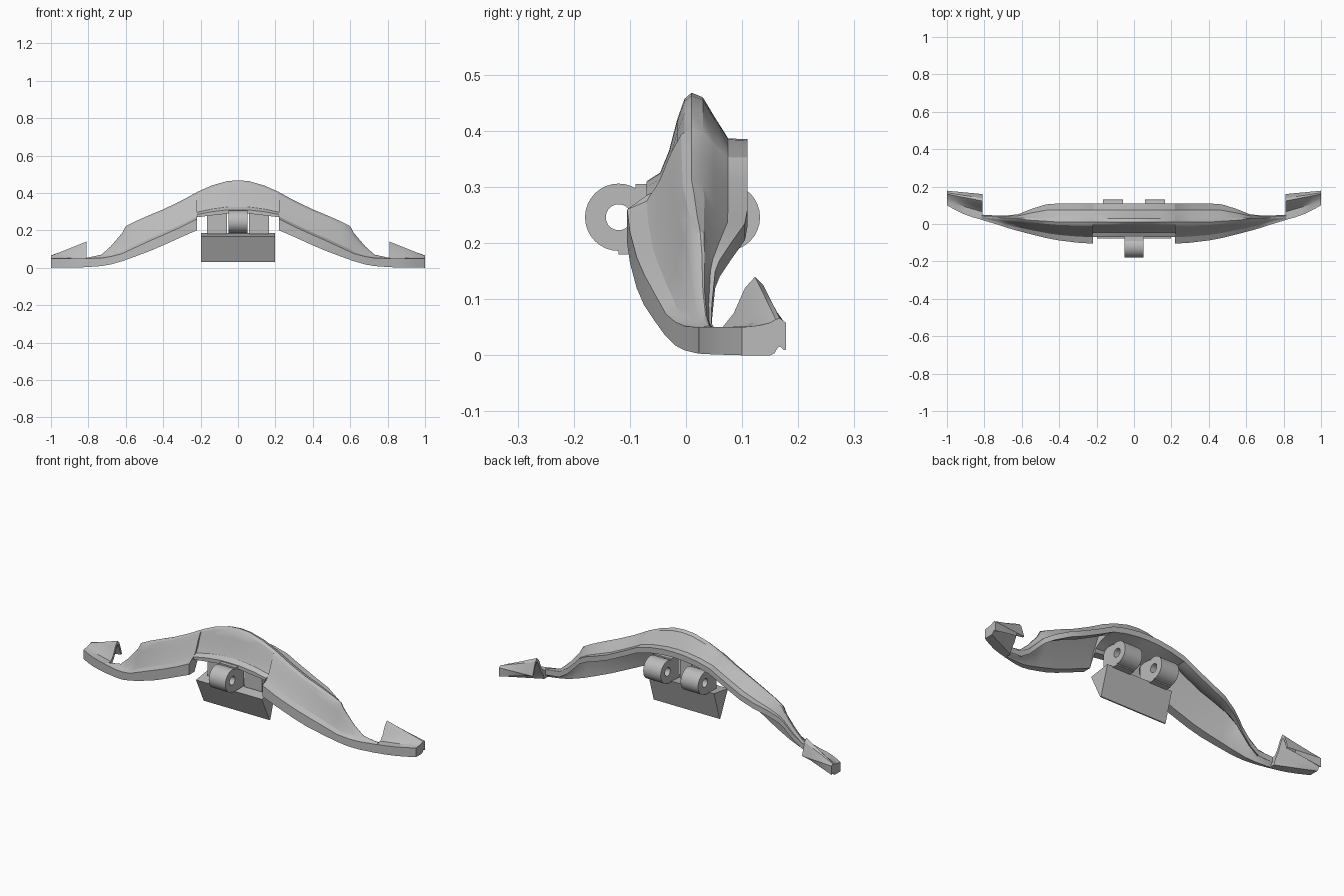
import bpy, bmesh, math

if "Cube" in bpy.data.objects:
    bpy.data.objects.remove(bpy.data.objects["Cube"])

grey = bpy.data.materials.new("plain grey")
grey.use_nodes = True
grey.diffuse_color = (0.5, 0.5, 0.5, 1)
grey.node_tree.nodes["Principled BSDF"].inputs["Base Color"].default_value = (0.5, 0.5, 0.5, 1)


def finish(name, bm, angle=30):
    bmesh.ops.recalc_face_normals(bm, faces=bm.faces)
    mesh = bpy.data.meshes.new(name)
    bm.to_mesh(mesh)
    bm.free()
    mesh.materials.append(grey)
    ob = bpy.data.objects.new(name, mesh)
    bpy.context.collection.objects.link(ob)
    bpy.ops.object.select_all(action='DESELECT')
    ob.select_set(True)
    bpy.context.view_layer.objects.active = ob
    bpy.ops.object.shade_smooth_by_angle(angle=math.radians(angle))
    return ob


def loft(name, sections):
    """Join (x, [(y, z), ...]) sections into a closed solid along x."""
    bm = bmesh.new()
    rings = [[bm.verts.new((x, y, z)) for y, z in pts] for x, pts in sections]
    for a, b in zip(rings, rings[1:]):
        for i in range(len(a)):
            j = (i + 1) % len(a)
            bm.faces.new((a[i], a[j], b[j], b[i]))
    bm.faces.new(rings[0])
    bm.faces.new(rings[-1][::-1])
    return finish(name, bm)


def arch_section(fy, z0, z1, ry, rz, by, bz, notch):
    """Roof-like shell: front band, flared front wall, ridge, back lip."""
    d, h, e, k = ry - fy, rz - z1, by - ry, rz - bz
    front = [(fy + d * u, z1 + h * v) for u, v in
             ((0, 0), (.3, .1), (.5, .35), (.68, .7), (.84, .93), (1, 1))]
    back = [(ry + e * u, rz - k * v) for u, v in
            ((.2, .1), (.4, .5), (.65, .98), (1, 1))]
    iz = .31 if notch else max(z0 + .005, rz - .04)
    lip = max(z0 + .003, bz - .03)
    under = [(by, lip), (ry + e * .5, min(lip + .005, iz + .02)), (ry, iz),
             (fy + d * .64, iz - (iz - z0) * .5), (fy + min(.045, d * .55), z0)]
    return [(fy, z0)] + front + back + under


# Arch stations: x, front y, band bottom, band top, ridge y, ridge z, back y, back z
stations = [
    (0, -.07, .29, .31, .01, .468, .11, .385),
    (.06, -.07, .289, .309, .01, .463, .11, .383),
    (.14, -.07, .28, .3, .01, .44, .11, .372),
    (.219, -.07, .27, .285, .01, .405, .11, .352),
    (.22, -.105, .2, .26, .01, .404, .11, .351),
    (.3, -.1, .165, .22, .01, .36, .11, .31),
    (.4, -.088, .12, .175, .01, .312, .11, .262),
    (.47, -.075, .09, .145, .015, .283, .105, .235),
    (.55, -.055, .06, .108, .02, .248, .08, .2),
    (.6, -.042, .042, .085, .025, .222, .06, .17),
    (.62, -.037, .035, .075, .028, .185, .052, .15),
    (.68, -.02, .018, .06, .03, .115, .046, .09),
    (.73, -.003, .009, .052, .035, .07, .045, .058),
    (.815, .022, .003, .05, .04, .052, .05, .05),
]
half = [(s[0], arch_section(*s[1:], s[0] < .2195)) for s in stations]
loft("arch_body", [(-x, p) for x, p in half[:0:-1]] + half)

# Hollow upswept fins at both tips
inner = [(.022, .003), (.022, .05), (.065, .05), (.085, .075), (.105, .12), (.123, .14),
         (.138, .125), (.155, .075), (.16, .055), (.15, .055), (.137, .1), (.123, .122),
         (.11, .1), (.09, .055), (.07, .03), (.06, .003)]
outer = [(.1, 0), (.1, .05), (.12, .052), (.135, .054), (.15, .058), (.16, .064),
         (.167, .066), (.173, .062), (.178, .058), (.178, .01), (.175, .009), (.172, .012),
         (.168, .016), (.163, .013), (.158, .004), (.15, 0)]
for side, name in ((1, "left_tip_fin"), (-1, "right_tip_fin")):
    secs = []
    for t in (0, .25, .5, .75, 1):
        pts = [(a[0] + (b[0] - a[0]) * t - .01 * math.sin(math.pi * t) * (i < 2),
                a[1] + (b[1] - a[1]) * t)
               for i, (a, b) in enumerate(zip(inner, outer))]
        secs.append((side * (.81 + .19 * t), pts))
    loft(name, secs)


def knuckle(name, x0, x1, cy, direction):
    """Hinge eye with a through hole and a square root reaching inward."""
    r, hole, cz, n = .06, .023, .246, 32
    bm = bmesh.new()
    rows = []
    for x in (x0, x1):
        for rad in (r, hole):
            rows.append([bm.verts.new((x, cy + rad * math.cos(2 * math.pi * i / n),
                                       cz + rad * math.sin(2 * math.pi * i / n)))
                         for i in range(n)])
    o0, i0, o1, i1 = rows
    for a, b in ((o0, o1), (i0, i1), (o0, i0), (o1, i1)):
        for i in range(n):
            j = (i + 1) % n
            bm.faces.new((a[i], a[j], b[j], b[i]))
    finish(name, bm)
    near, far = cy + direction * .03, cy + direction * .1
    low = cz - .066
    loft(name + "_root", [(x, [(cy, low), (far, low), (far, .305), (near, .305),
                               (near, cz - .052), (cy, cz - .058)])
                          for x in (x0, x1)])


knuckle("front_hinge_eye", -.05, .05, -.12, 1)
knuckle("left_back_hinge_eye", .06, .165, .072, -1)
knuckle("right_back_hinge_eye", -.165, -.06, .072, -1)

# Wedge hanging under the hinge
loft("hanging_wedge", [(x, [(-.078, .168), (.042, .185), (-.005, .03), (-.012, .03)])
                       for x in (-.198, .198)])
